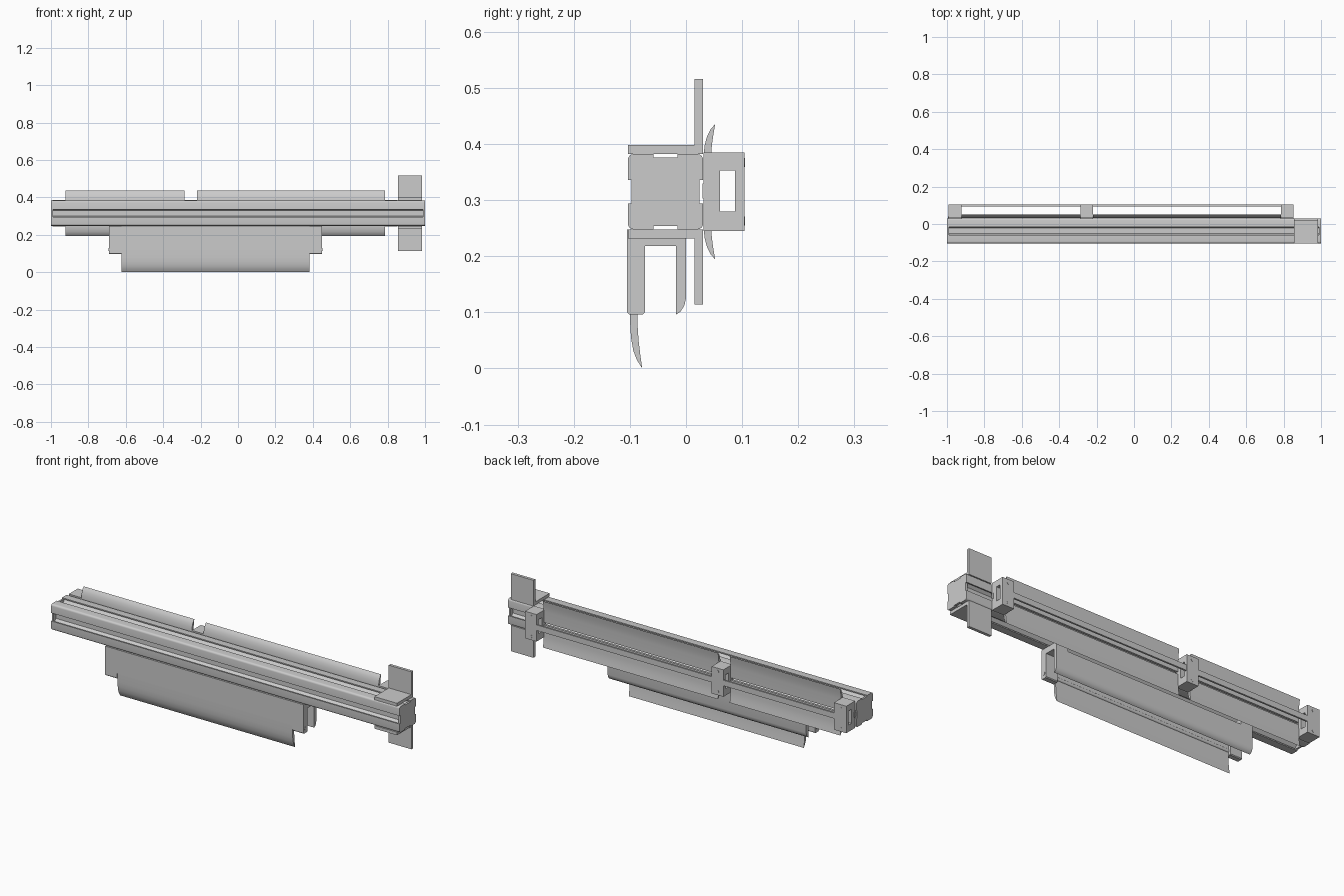
import bpy, bmesh, math
from mathutils import Vector

if "Cube" in bpy.data.objects:
    bpy.data.objects.remove(bpy.data.objects["Cube"])

CY, CZ, H = -0.0365, 0.315, 0.067   # beam centre and half size


def finish(name, bm):
    bmesh.ops.recalc_face_normals(bm, faces=bm.faces[:])
    me = bpy.data.meshes.new(name)
    bm.to_mesh(me)
    bm.free()
    ob = bpy.data.objects.new(name, me)
    bpy.context.collection.objects.link(ob)
    bpy.ops.object.select_all(action='DESELECT')
    ob.select_set(True)
    bpy.context.view_layer.objects.active = ob
    bpy.ops.object.shade_smooth_by_angle(angle=math.radians(32))
    return ob


def prism(name, pts, x0, x1):
    """Extrude a (y, z) profile along x."""
    bm = bmesh.new()
    a = [bm.verts.new((x0, y, z)) for y, z in pts]
    b = [bm.verts.new((x1, y, z)) for y, z in pts]
    n = len(pts)
    bm.faces.new(a)
    bm.faces.new(b[::-1])
    for i in range(n):
        j = (i + 1) % n
        bm.faces.new((a[i], b[i], b[j], a[j]))
    return finish(name, bm)


def rect(y0, y1, z0, z1):
    return [(y0, z0), (y1, z0), (y1, z1), (y0, z1)]


def frame(name, outer, inner, x0, x1):
    """Prism with a four-sided window through it along x."""
    bm = bmesh.new()
    o0, o1, i0, i1 = [[bm.verts.new((x, y, z)) for y, z in p]
                      for p, x in ((outer, x0), (outer, x1), (inner, x0), (inner, x1))]
    for k in range(4):
        m = (k + 1) % 4
        for p, q in ((o0, o1), (o1, i1), (i1, i0), (i0, o0)):
            bm.faces.new((p[k], p[m], q[m], q[k]))
    return finish(name, bm)


def rod(name, p, q, r, seg=20):
    p, q = Vector(p), Vector(q)
    bm = bmesh.new()
    bmesh.ops.create_cone(bm, cap_ends=True, segments=seg, radius1=r, radius2=r,
                          depth=(q - p).length)
    rot = (q - p).to_track_quat('Z', 'Y')
    for v in bm.verts:
        v.co = rot @ v.co + (p + q) / 2
    return finish(name, bm)


def four_sided(side):
    """Repeat one side of the beam section around its centre, with round corners."""
    pts = []
    r = 0.01
    for k in range(4):
        t = -k * math.pi / 2
        c, s = math.cos(t), math.sin(t)
        corner = [(H - r + r * math.sin(a), H - r + r * math.cos(a))
                  for a in [i * math.pi / 8 for i in range(5)]]
        for u, v in side + corner:
            pts.append((CY + u * c - v * s, CZ + u * s + v * c))
    return pts


# slotted beam and its end caps
T = [(0.021, H), (0.021, H - .006), (0.03, H - .007), (0.014, H - .025)]
slot = [(-u, v) for u, v in T] + T[::-1]
prism("slotted_beam", four_sided(slot), -0.99, 0.99)
notch = [(-0.021, H), (-0.021, H - .006), (0.021, H - .006), (0.021, H)]
for n, x in (("left", -1.0), ("right", 0.99)):
    prism(n + "_end_cap", four_sided(notch), x, x + 0.01)

# angle brackets above and below the right end
for n, s in (("upper", 1), ("lower", -1)):
    prof = [(-0.103, H), (0.03, H), (0.03, 0.201), (0.015, 0.201), (0.015, 0.083), (-0.103, 0.083)]
    prism(n + "_angle_plate", [(y, CZ + s * z) for y, z in prof], 0.855, 0.985)

# rear carrier blocks with windows, tongues and screws
blocks = [(-0.993, -0.922), (-0.287, -0.22), (0.785, 0.852)]
for i, (a, b) in enumerate(blocks, 1):
    frame(f"rear_block_{i}", rect(0.031, 0.104, 0.245, 0.385),
          rect(0.061, 0.087, 0.28, 0.353), a, b)
    prism(f"block_tongue_{i}", rect(0.029, 0.041, 0.303, 0.33), a - 0.002, b + 0.002)
    for z in (0.263, 0.367):
        xm = (a + b) / 2
        rod(f"block_screw_{i}", (xm, 0.09, z), (xm, 0.1052, z), 0.008, 16)

# curved rear blades, mirrored above and below, plus the rear rail
blade = [(0.0315, 0.006), (0.0312, 0.065), (0.0335, 0.084), (0.0375, 0.099), (0.0435, 0.111),
         (0.052, 0.1205), (0.0485, 0.1), (0.0462, 0.083), (0.0447, 0.065), (0.0435, 0.006)]
for i in range(2):
    a, b = blocks[i][1], blocks[i + 1][0]
    for n, s in (("upper", 1), ("lower", -1)):
        prism(f"{n}_rear_blade_{i + 1}", [(y, CZ + s * z) for y, z in blade], a, b)
    prism(f"rear_rail_{i + 1}", rect(0.094, 0.103, 0.302, 0.331), a, b)

# hanging fork brackets under the beam
fork = [(-0.105, 0.248), (-0.105, 0.1), (-0.101, 0.096), (-0.077, 0.096), (-0.073, 0.1),
        (-0.073, 0.218), (-0.018, 0.218), (-0.018, 0.096), (-0.01, 0.101), (-0.003, 0.112),
        (0.0, 0.125), (0.0, 0.248)]
for n, a, b in (("left", -0.69, -0.622), ("right", 0.383, 0.45)):
    prism(n + "_fork_bracket", fork, a, b)

# pivot rod, front panel, swinging flap and rear guard between the forks
rod("pivot_rod", (-0.692, -0.09, 0.121), (0.452, -0.09, 0.121), 0.009)
prism("front_panel", rect(-0.102, -0.086, 0.122, 0.246), -0.622, 0.383)
prism("front_flap",
      [(-0.1, 0.121), (-0.0995, 0.08), (-0.098, 0.055), (-0.094, 0.032), (-0.088, 0.016),
       (-0.078, 0.0), (-0.0815, 0.025), (-0.0845, 0.05), (-0.0865, 0.08), (-0.087, 0.121)],
      -0.622, 0.383)
prism("rear_guard", [(-0.018, 0.22), (-0.018, 0.096), (-0.01, 0.101), (-0.003, 0.112),
                     (0.0, 0.125), (0.0, 0.22)], -0.622, 0.383)
